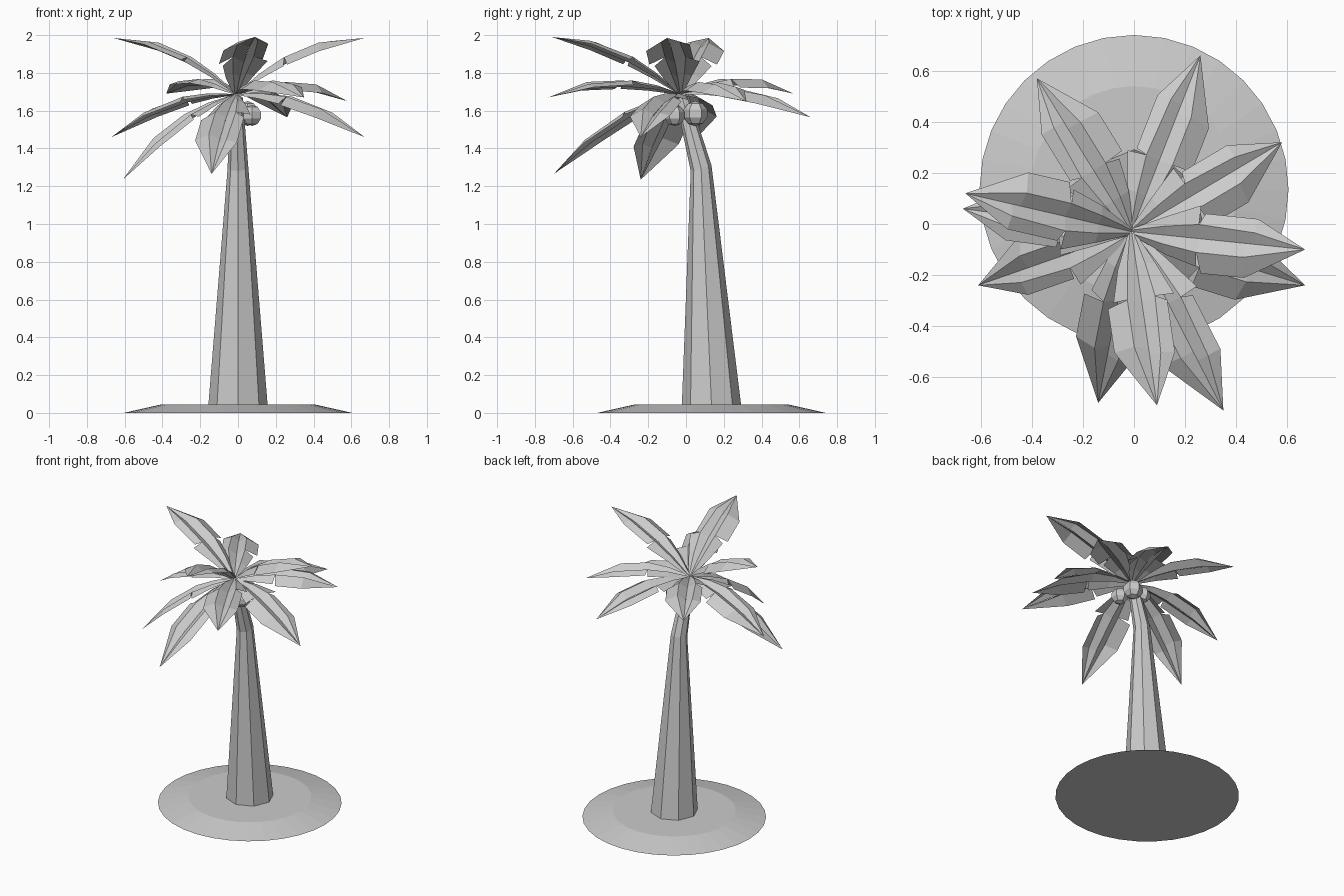
import bpy
import bmesh
from math import sin, cos, tau
from mathutils import Vector

cube = bpy.data.objects.get("Cube")
if cube:
    bpy.data.objects.remove(cube, do_unlink=True)

grey = bpy.data.materials.new("plain grey")
grey.use_nodes = True
grey.diffuse_color = (0.6, 0.6, 0.6, 1)
grey.node_tree.nodes["Principled BSDF"].inputs["Base Color"].default_value = (0.6, 0.6, 0.6, 1)


def finish(name, bm):
    mesh = bpy.data.meshes.new(name)
    bm.to_mesh(mesh)
    bm.free()
    mesh.materials.append(grey)
    obj = bpy.data.objects.new(name, mesh)
    bpy.context.collection.objects.link(obj)
    return obj


def loft(name, rings, sides):
    """Closed skin through rings of (centre, radius, rise towards +y)."""
    bm = bmesh.new()
    loops = []
    for centre, radius, rise in rings:
        loop = []
        for i in range(sides):
            a = tau * i / sides
            offset = Vector((radius * cos(a), radius * sin(a), rise * sin(a)))
            loop.append(bm.verts.new(Vector(centre) + offset))
        loops.append(loop)
    for low, high in zip(loops, loops[1:]):
        for i in range(sides):
            j = (i + 1) % sides
            bm.faces.new((low[i], low[j], high[j], high[i]))
    bm.faces.new(loops[0][::-1])
    bm.faces.new(loops[-1])
    return finish(name, bm)


# Sand mound and bent trunk
loft("sand_mound", [((0, 0.135, 0), 0.605, 0), ((0, 0.135, 0.045), 0.405, 0)], 32)
loft("trunk", [((0, 0.135, 0.04), 0.157, 0),
               ((0, 0.08, 1.295), 0.055, 0.015),
               ((-0.01, -0.02, 1.67), 0.035, 0.01)], 8)

# Half leaves: rows of (rib position, crease width, edge position, edge width)
ROOT = [(0, 0.006, 0, 0.012), (0.2, 0.035, 0.2, 0.075)]
TIP = [(1, 0, 1, 0)]
LEFT = [ROOT + [(0.4, 0.055, 0.39, 0.13)],
        [(0.4, 0.055, 0.42, 0.1), (0.72, 0.045, 0.72, 0.1)] + TIP]
RIGHT = [ROOT + [(0.4, 0.055, 0.38, 0.11)],
         [(0.4, 0.055, 0.41, 0.135), (0.67, 0.055, 0.66, 0.135)] + TIP]
CROWN = Vector((-0.01, -0.03, 1.685))


def frond(name, tip):
    """Leaf with a sunken rib, a raised crease each side and drooping edges."""
    reach = Vector(tip) - CROWN
    across = Vector((-reach.y, reach.x, 0)).normalized()
    normal = reach.cross(across).normalized()

    def point(t, width, lift):
        rib = CROWN + reach * t + Vector((0, 0, 0.2 * t * (1 - t)))
        return rib + across * width + normal * lift * abs(width)

    bm = bmesh.new()
    for side, half, edge_lift in ((1, LEFT, 0.1), (-1, RIGHT, -0.1)):
        for patch in half:
            rows = [[bm.verts.new(point(t, 0, 0)),
                     bm.verts.new(point(t, side * crease, 0.6)),
                     bm.verts.new(point(edge_t, side * edge, edge_lift))]
                    for t, crease, edge_t, edge in patch]
            for a, b in zip(rows, rows[1:]):
                for k in range(2):
                    quad = [a[k], b[k], b[k + 1], a[k + 1]]
                    bm.faces.new(quad if side > 0 else quad[::-1])
    bmesh.ops.remove_doubles(bm, verts=bm.verts, dist=0.0005)
    return finish(name, bm)


# Crown of fronds, placed by their tips
TIPS = {
    "frond_back_right": (-0.38, 0.57, 1.69),
    "frond_back": (0.26, 0.66, 1.565),
    "frond_back_left": (0.58, 0.32, 1.65),
    "frond_left_high": (0.67, -0.10, 1.985),
    "frond_left_low": (0.67, -0.24, 1.46),
    "frond_front_left": (0.35, -0.73, 1.67),
    "frond_front_high": (0.09, -0.71, 1.99),
    "frond_front_low": (-0.14, -0.70, 1.265),
    "frond_front_right": (-0.61, -0.24, 1.235),
    "frond_right_low": (-0.67, 0.06, 1.46),
    "frond_right_high": (-0.66, 0.12, 1.985),
}
for name, tip in TIPS.items():
    frond(name, tip)

# Faceted coconuts hanging under the crown
NUTS = [((0.075, -0.06, 1.575), 0.056), ((0.05, 0.05, 1.585), 0.066),
        ((-0.05, 0.03, 1.59), 0.053)]
for i, (centre, radius) in enumerate(NUTS):
    bm = bmesh.new()
    bmesh.ops.create_uvsphere(bm, u_segments=6, v_segments=5, radius=radius)
    bmesh.ops.translate(bm, verts=bm.verts, vec=centre)
    finish(f"coconut_{i + 1}", bm)
